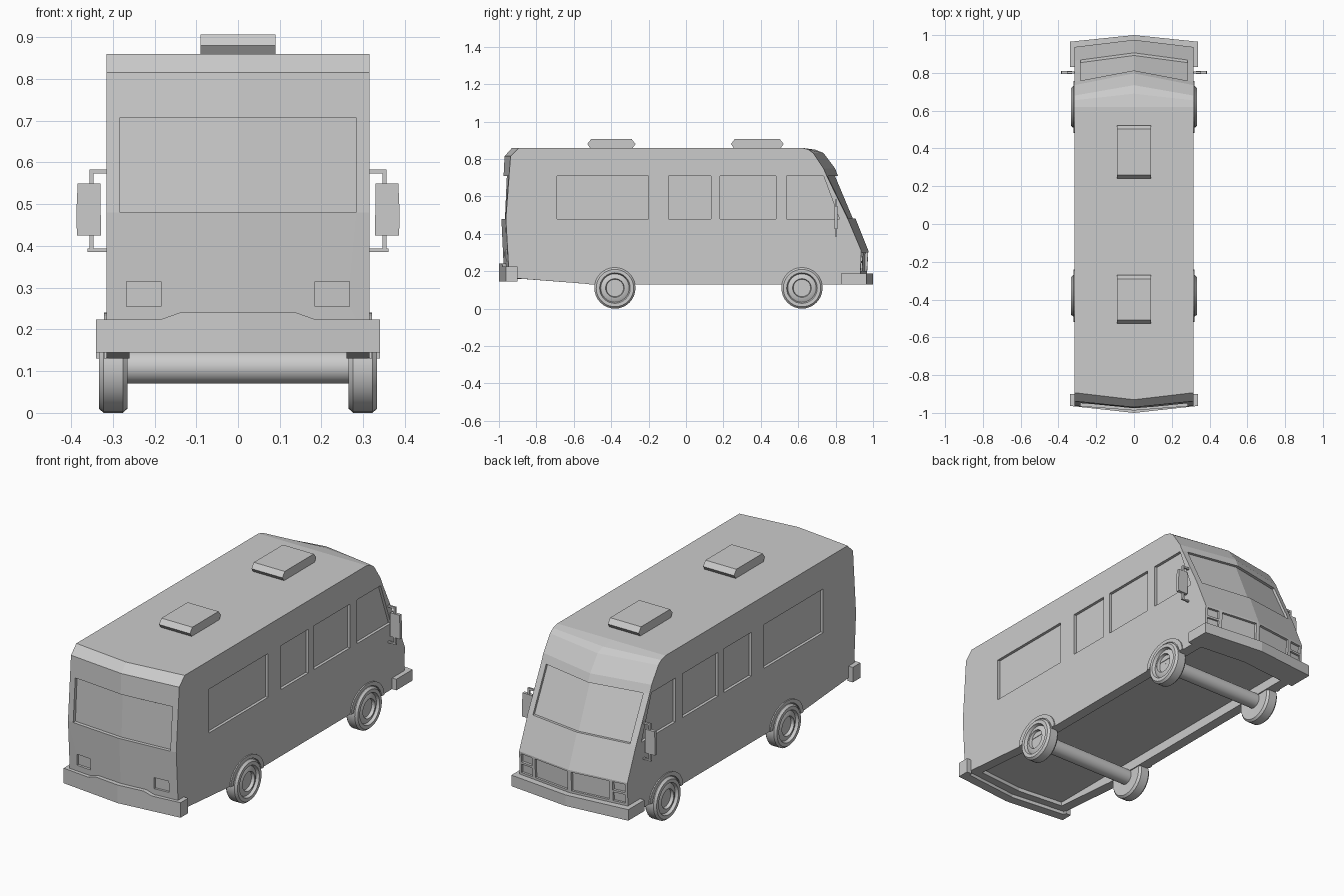
import bpy, bmesh
from math import pi, sin, cos

if "Cube" in bpy.data.objects:
    bpy.data.objects.remove(bpy.data.objects["Cube"])

W = 0.315  # half body width


def mesh(name, lofts, closed=False):
    """Each loft is a list of equal-length 3D loops, skinned and capped."""
    bm = bmesh.new()
    for secs in lofts:
        rings = [[bm.verts.new(p) for p in s] for s in secs]
        n = len(rings[0])
        pairs = list(zip(rings, rings[1:]))
        if closed:
            pairs.append((rings[-1], rings[0]))
        for a, b in pairs:
            for i in range(n):
                j = (i + 1) % n
                bm.faces.new((a[i], a[j], b[j], b[i]))
        if not closed:
            bm.faces.new(rings[0])
            bm.faces.new(rings[-1])
    bmesh.ops.recalc_face_normals(bm, faces=bm.faces)
    me = bpy.data.meshes.new(name)
    bm.to_mesh(me)
    bm.free()
    ob = bpy.data.objects.new(name, me)
    bpy.context.collection.objects.link(ob)
    return ob


def vee(pts, xs):
    """Sections of a profile of (y at centre, y at side, z), V-shaped in plan."""
    return [[(x, c + (s - c) * abs(x) / W, z) for c, s, z in pts] for x in xs]


def prism(pts, xs):
    return [[(x, y, z) for y, z in pts] for x in xs]


def box(x0, x1, y0, y1, z0, z1):
    return prism([(y0, z0), (y1, z0), (y1, z1), (y0, z1)], (x0, x1))


def smooth(ob, angle=0.6):
    bpy.ops.object.select_all(action='DESELECT')
    ob.select_set(True)
    bpy.context.view_layer.objects.active = ob
    bpy.ops.object.shade_smooth_by_angle(angle=angle)


# Body shell
body = mesh("body", [vee([
    (-0.972, -0.945, 0.165), (-0.5, -0.5, 0.13), (0.965, 0.93, 0.13),
    (0.975, 0.937, 0.31), (0.907, 0.865, 0.48), (0.812, 0.752, 0.71),
    (0.797, 0.735, 0.75), (0.735, 0.68, 0.832), (0.69, 0.655, 0.85),
    (0.62, 0.62, 0.86), (-0.93, -0.893, 0.86), (-0.97, -0.938, 0.815),
    (-0.987, -0.963, 0.48)], (-W, 0, W))])

# Recess cutters: windscreen, rear window, underside
cuts = [
    vee([(0.892, 0.85, 0.482), (1.1, 1.06, 0.482), (1.1, 1.06, 0.708),
         (0.797, 0.737, 0.708)], (-0.283, 0, 0.283)),
    vee([(-0.968, -0.944, 0.48), (-1.1, -1.1, 0.48), (-1.1, -1.1, 0.708),
         (-0.958, -0.93, 0.708)], (-0.283, 0, 0.283)),
    vee([(0.86, 0.83, 0.05), (0.86, 0.83, 0.18), (-0.9, -0.87, 0.18),
         (-0.9, -0.87, 0.05)], (-0.26, 0, 0.26)),
]
for s in (-1, 1):
    # Side windows
    for y0, yb, yt in ((-0.69, -0.2, -0.2), (-0.093, 0.135, 0.135),
                       (0.183, 0.48, 0.48), (0.537, 0.82, 0.735)):
        cuts.append(prism([(y0, 0.48), (yb, 0.48), (yt, 0.71), (y0, 0.71)],
                          (s * 0.3, s * 0.4)))
    # Grille panels and stacked headlights
    for x0, x1, z0, z1 in ((0.012, 0.215, 0.2, 0.3), (0.235, 0.302, 0.2, 0.245),
                           (0.235, 0.302, 0.256, 0.3)):
        cuts.append(vee([(0.957, 0.921, z0), (1.1, 1.06, z0), (1.1, 1.06, z1),
                         (0.96, 0.924, z1)], (s * x0, s * x1)))
    # Tail lights
    cuts.append(vee([(-0.963, -0.938, 0.255), (-1.1, -1.1, 0.255),
                     (-1.1, -1.1, 0.315), (-0.965, -0.94, 0.315)],
                    (s * 0.185, s * 0.267)))
cutter = mesh("recess_cutter", cuts)
cutter.hide_render = True
mod = body.modifiers.new("recesses", 'BOOLEAN')
mod.operation, mod.solver, mod.object = 'DIFFERENCE', 'EXACT', cutter
bpy.context.view_layer.objects.active = body
body.select_set(True)
bpy.ops.object.modifier_apply(modifier=mod.name)
bpy.data.objects.remove(cutter)

# Front bumper: wraps round the corners
plan = [((0.34, 0.83), (0.31, 0.83)), ((0.34, 0.965), (0.31, 0.9)),
        ((0, 1.0), (0, 0.94))]
plan += [tuple((-x, y) for x, y in p) for p in plan[1::-1]]
mesh("front_bumper", [[[(*o, 0.13), (*o, 0.188), (*i, 0.188), (*i, 0.13)]
                       for o, i in plan]])

# Rear bumper: raised in the middle, with corner returns
secs = []
for x, top in ((-0.34, 0.224), (-0.185, 0.224), (-0.14, 0.24), (0, 0.24),
               (0.14, 0.24), (0.185, 0.224), (0.34, 0.224)):
    y = -1 + 0.037 * abs(x) / 0.34
    secs.append([(x, y, 0.145), (x, y, top), (x, y + 0.05, top), (x, y + 0.05, 0.145)])
mesh("rear_bumper", [secs] + [box(s * 0.31, s * 0.34, -0.93, -0.9, 0.145, 0.224)
                              for s in (-1, 1)])

# Roof vents
for name, a, b in (("rear_roof_vent", -0.528, -0.27), ("front_roof_vent", 0.24, 0.522)):
    mesh(name, [prism([(a + 0.018, 0.855), (b - 0.018, 0.855), (b, 0.88),
                       (b - 0.02, 0.906), (a + 0.02, 0.906), (a, 0.88)],
                      (-0.09, 0.09))])

# Wheels, arches and axles
TYRE = [(0.001, 0.268), (0.1, 0.265), (0.11, 0.276), (0.11, 0.322), (0.1, 0.333),
        (0.082, 0.333), (0.076, 0.318), (0.056, 0.328), (0.05, 0.328),
        (0.046, 0.312), (0.001, 0.312)]
N = 32
for end, y in (("rear", -0.38), ("front", 0.62)):
    for side, s in (("left", -1), ("right", 1)):
        rings = [[(s * x, y + r * cos(2 * pi * k / N), 0.11 + r * sin(2 * pi * k / N))
                  for r, x in TYRE] for k in range(N)]
        smooth(mesh(f"{end}_{side}_wheel", [rings], closed=True))
        arch = []
        for k in range(17):
            t = pi * k / 16
            c, h = cos(t), 0.13 + 0.11 * sin(t)
            arch.append([(s * x, y + r * c, max(0.13, h - d))
                         for x, r, d in ((0.31, 0.138, 0), (0.321, 0.138, 0),
                                         (0.321, 0.118, 0.018), (0.31, 0.118, 0.018))])
        mesh(f"{end}_{side}_arch", [arch])
    smooth(mesh(f"{end}_axle", [[[(x, y + 0.04 * cos(2 * pi * k / 24),
                                   0.11 + 0.04 * sin(2 * pi * k / 24))
                                  for k in range(24)] for x in (-0.28, 0.28)]]))

# Door mirrors on C-shaped brackets
for side, s in (("left", -1), ("right", 1)):
    mesh(f"{side}_mirror_bracket", [
        box(s * 0.3, s * 0.356, 0.797, 0.807, 0.573, 0.583),
        box(s * 0.346, s * 0.356, 0.797, 0.807, 0.388, 0.583),
        box(s * 0.3, s * 0.36, 0.797, 0.807, 0.386, 0.394)])
    mesh(f"{side}_mirror", [[[(s * x, y, z) for x, z in
                              ((0.328, 0.425), (0.386, 0.425), (0.387, 0.485),
                               (0.384, 0.55), (0.33, 0.55))] for y in (0.793, 0.81)]])
